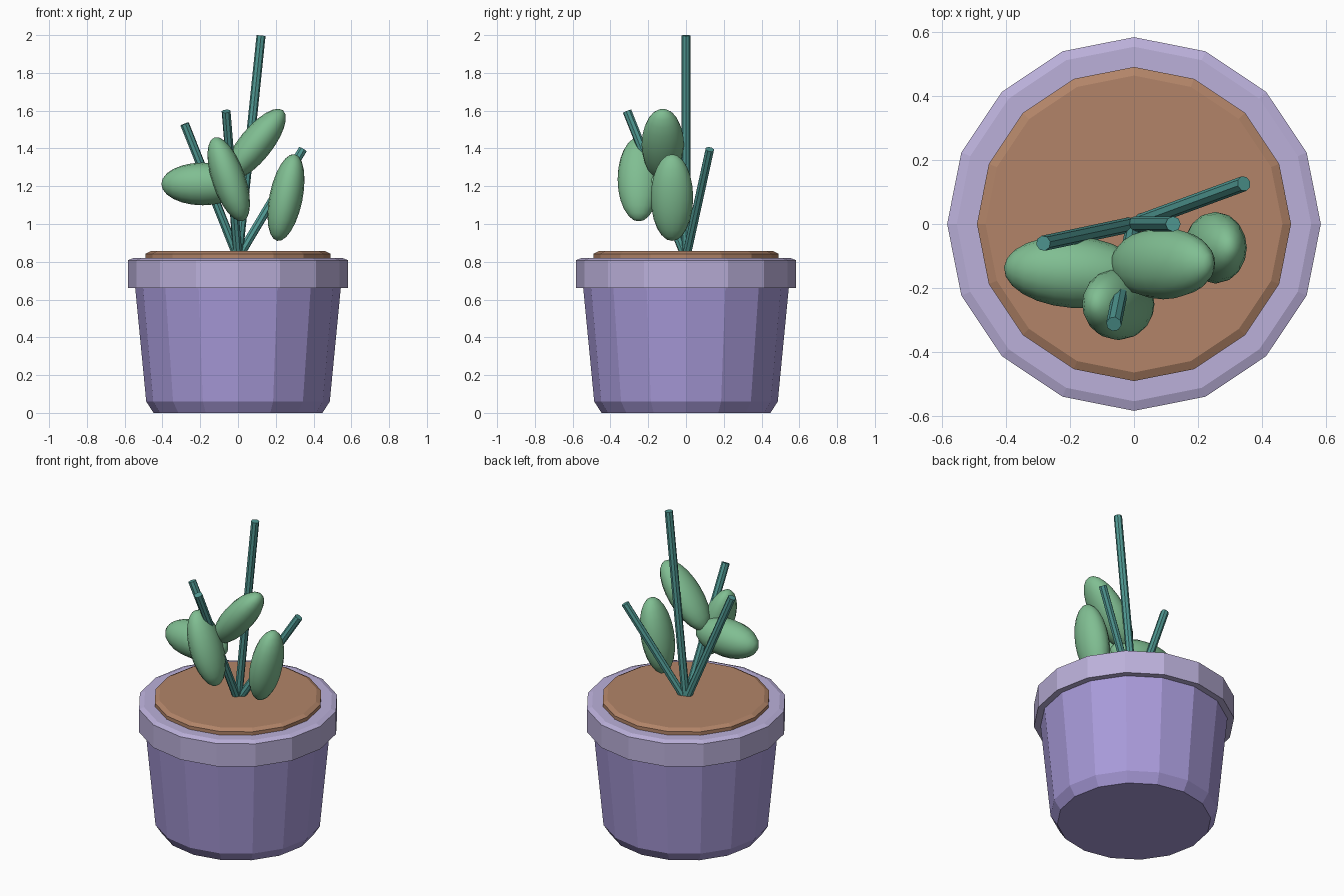
import bpy, bmesh, math
from mathutils import Vector, Matrix

if "Cube" in bpy.data.objects:
    bpy.data.objects.remove(bpy.data.objects["Cube"])


def srgb(r, g, b):
    def lin(c):
        c /= 255
        return c / 12.92 if c <= 0.04045 else ((c + 0.055) / 1.055) ** 2.4
    return (lin(r), lin(g), lin(b), 1)


def material(name, rgb):
    m = bpy.data.materials.new(name)
    m.diffuse_color = srgb(*rgb)
    m.use_nodes = True
    m.node_tree.nodes["Principled BSDF"].inputs["Base Color"].default_value = m.diffuse_color
    return m


POT = material("pot_purple", (168, 154, 217))
RIM = material("rim_lilac", (187, 176, 218))
SOIL = material("soil_brown", (178, 132, 104))
STEM = material("stem_teal", (80, 153, 147))
LEAF = material("leaf_green", (128, 190, 146))


def finish(name, bm, mat, smooth=False):
    bmesh.ops.recalc_face_normals(bm, faces=bm.faces)
    me = bpy.data.meshes.new(name)
    bm.to_mesh(me)
    bm.free()
    me.materials.append(mat)
    for p in me.polygons:
        p.use_smooth = smooth
    ob = bpy.data.objects.new(name, me)
    bpy.context.collection.objects.link(ob)
    return ob


def lathe(name, profile, mat, n=16):
    """Closed solid turned from (radius, z) points, capped at both ends."""
    bm = bmesh.new()
    rings = [[bm.verts.new((r * math.cos(2 * math.pi * i / n),
                            r * math.sin(2 * math.pi * i / n), z))
              for i in range(n)] for r, z in profile]
    for a, b in zip(rings, rings[1:]):
        for i in range(n):
            j = (i + 1) % n
            bm.faces.new((a[i], a[j], b[j], b[i]))
    bm.faces.new(rings[0][::-1])
    bm.faces.new(rings[-1])
    return finish(name, bm, mat)


# Pot, rim and soil
lathe("pot_body", [(0.447, 0), (0.486, 0.06), (0.545, 0.67)], POT)
lathe("pot_rim", [(0.583, 0.662), (0.583, 0.808), (0.553, 0.82)], RIM)
lathe("soil", [(0.49, 0.80), (0.49, 0.842), (0.463, 0.856)], SOIL)

# Stems fan out from the middle of the soil
base = Vector((0, 0, 0.82))
for k, tip in enumerate([(0.122, 0, 1.998), (-0.283, -0.06, 1.53),
                         (-0.063, -0.312, 1.597), (0.343, 0.126, 1.395)]):
    d = Vector(tip) - base
    bm = bmesh.new()
    bmesh.ops.create_cone(bm, cap_ends=True, segments=8, radius1=0.024,
                          radius2=0.024, depth=d.length)
    bm.transform(Matrix.Translation(base + d / 2)
                 @ d.to_track_quat('Z', 'Y').to_matrix().to_4x4())
    finish(f"stem_{k + 1}", bm, STEM)

# Leaves: centre, half sizes (thickness, width, length), lean about y, turn about z
leaves = [
    ((-0.187, -0.150, 1.212), (0.113, 0.112, 0.219), 90, -4),
    ((-0.049, -0.250, 1.237), (0.088, 0.112, 0.234), -19, 0),
    ((0.254, -0.074, 1.140), (0.088, 0.112, 0.234), 11.5, 0),
    ((0.091, -0.123, 1.420), (0.088, 0.112, 0.234), 39, 0),
]
for k, (c, size, lean, turn) in enumerate(leaves):
    bm = bmesh.new()
    bmesh.ops.create_uvsphere(bm, u_segments=16, v_segments=12, radius=1)
    bm.transform(Matrix.Translation(c)
                 @ Matrix.Rotation(math.radians(turn), 4, 'Z')
                 @ Matrix.Rotation(math.radians(lean), 4, 'Y')
                 @ Matrix.Diagonal((*size, 1)))
    finish(f"leaf_{k + 1}", bm, LEAF, smooth=True)
